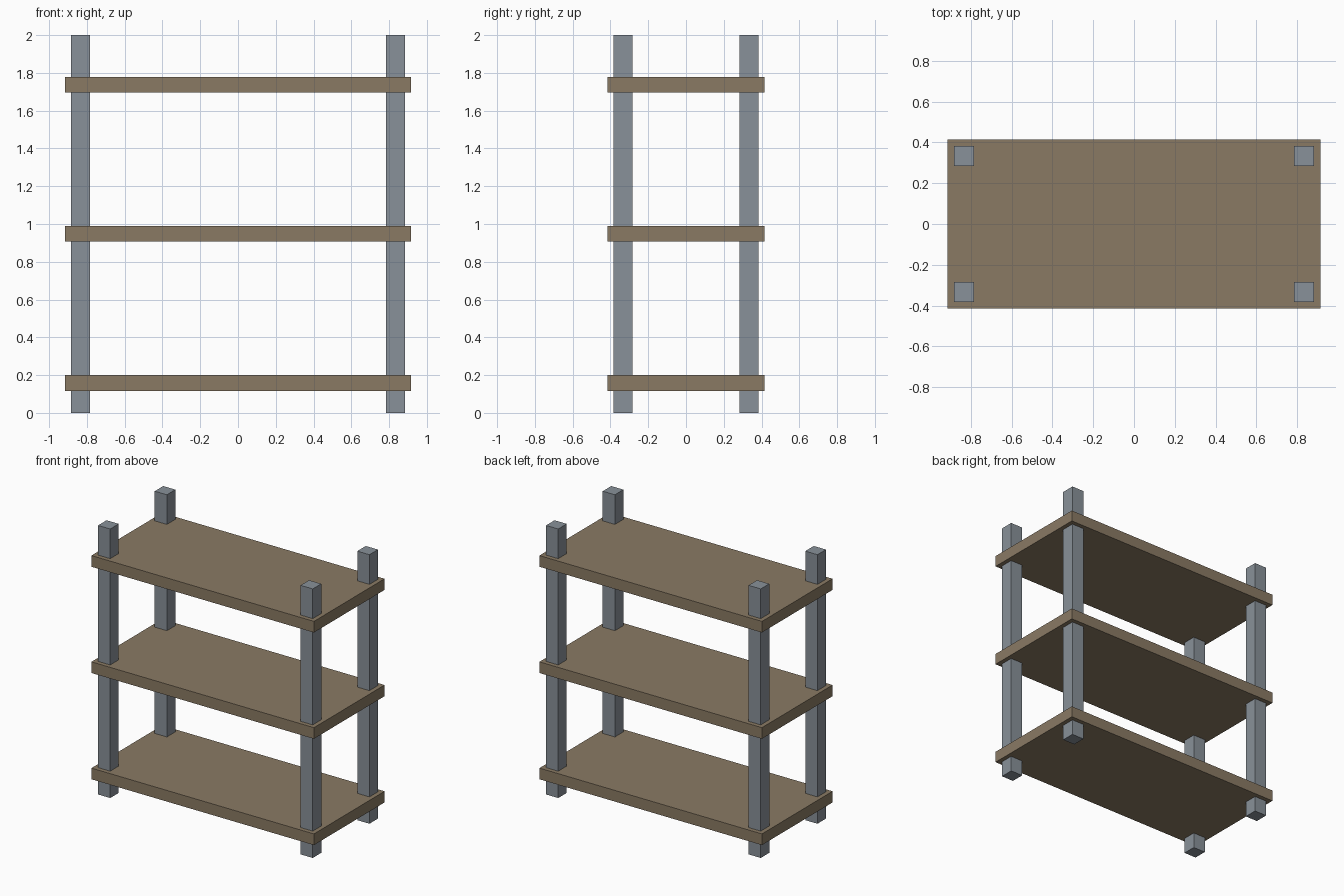
import bpy

if "Cube" in bpy.data.objects:
    bpy.data.objects.remove(bpy.data.objects["Cube"])


def material(name, rgb):
    m = bpy.data.materials.new(name)
    m.diffuse_color = (*rgb, 1.0)
    m.use_nodes = True
    m.node_tree.nodes["Principled BSDF"].inputs["Base Color"].default_value = m.diffuse_color
    return m


def box(name, center, size, mat):
    bpy.ops.mesh.primitive_cube_add(size=1, location=center)
    ob = bpy.context.object
    ob.name = name
    ob.scale = size
    bpy.ops.object.transform_apply(location=False, rotation=False, scale=True)
    ob.data.materials.append(mat)
    return ob


wood = material("brown_wood", (0.254, 0.195, 0.127))
metal = material("grey_metal", (0.25, 0.283, 0.319))

# Four full-height corner posts
for side, x in (("left", -0.833), ("right", 0.833)):
    for end, y in (("front", -0.333), ("back", 0.333)):
        box(f"{end}_{side}_post", (x, y, 1.0), (0.1, 0.1, 2.0), metal)

# Three evenly spaced shelf boards, overhanging the posts
for i, level in enumerate(("lower", "middle", "upper")):
    box(f"{level}_shelf", (0, 0, 0.158 + 0.79 * i), (1.83, 0.83, 0.083), wood)
